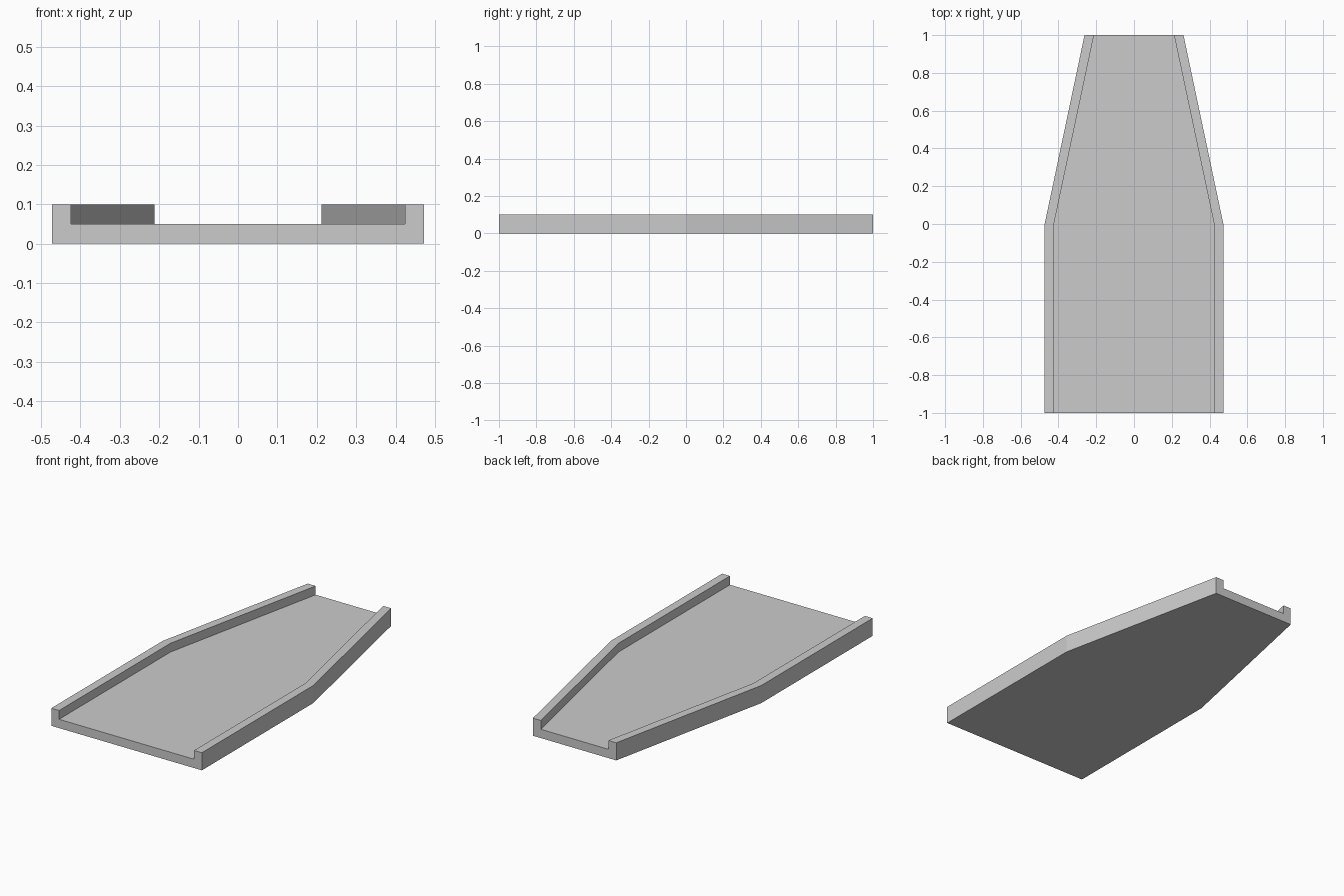
import bpy
import bmesh

if "Cube" in bpy.data.objects:
    bpy.data.objects.remove(bpy.data.objects["Cube"])

FLOOR, TOP = 0.05, 0.10
# Stations along the tray: (y, outer half-width, inner half-width)
STATIONS = [(-1.0, 0.473, 0.424), (0.0, 0.473, 0.424), (1.0, 0.262, 0.212)]


def channel_section(bm, y, outer, inner):
    """U-shaped cross-section: flat base with a raised lip on each side."""
    right = [(outer, 0), (outer, TOP), (inner, TOP), (inner, FLOOR)]
    left = [(-x, z) for x, z in reversed(right)]
    return [bm.verts.new((x, y, z)) for x, z in right + left]


# Tapered tray: skin the sections together and cap both ends
bm = bmesh.new()
rings = [channel_section(bm, *s) for s in STATIONS]
for a, b in zip(rings, rings[1:]):
    for i in range(len(a)):
        j = (i + 1) % len(a)
        bm.faces.new((a[i], a[j], b[j], b[i]))
bm.faces.new(rings[0])
bm.faces.new(rings[-1])
bmesh.ops.recalc_face_normals(bm, faces=bm.faces)

mesh = bpy.data.meshes.new("tapered_tray")
bm.to_mesh(mesh)
bm.free()
bpy.context.collection.objects.link(bpy.data.objects.new("tapered_tray", mesh))
